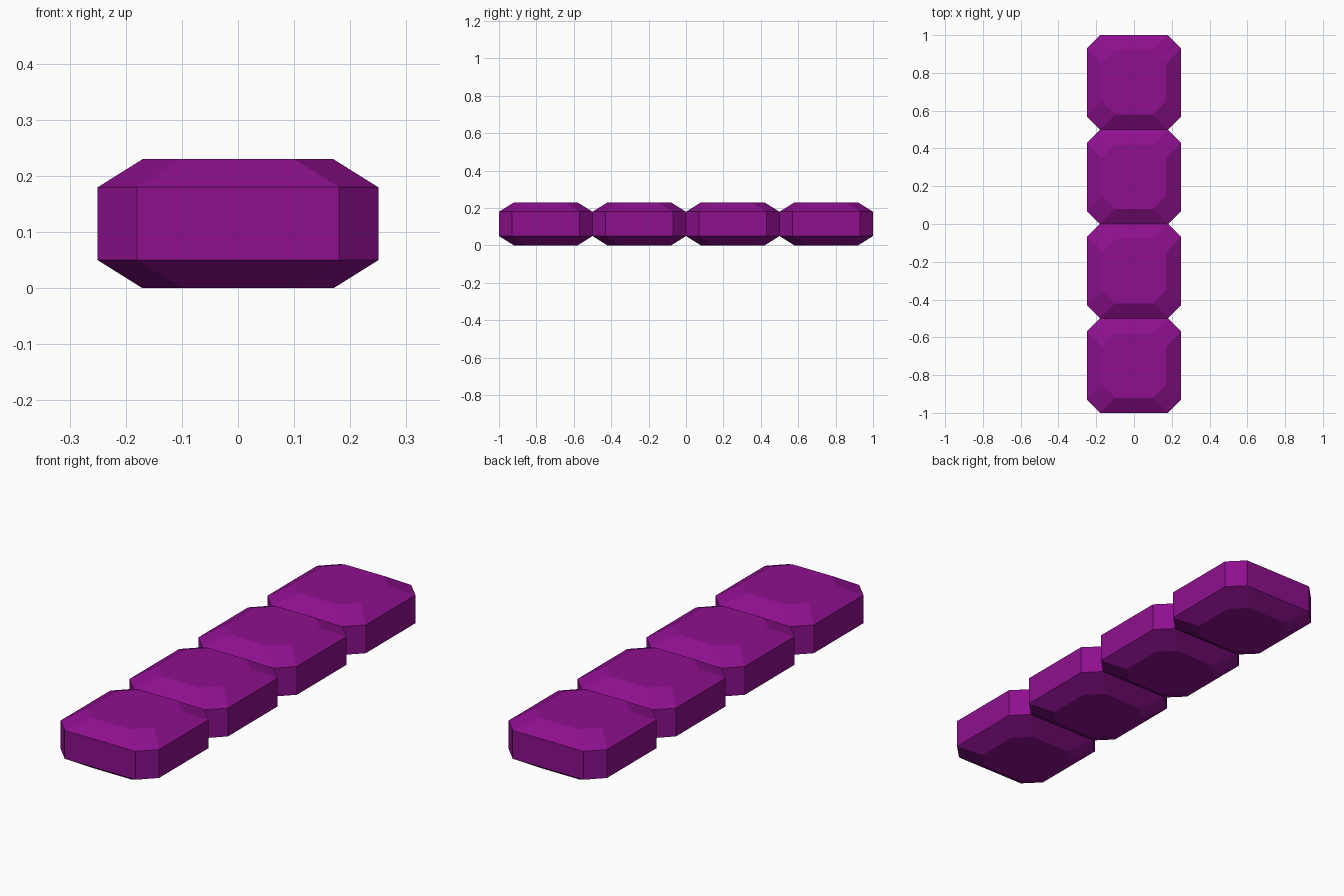
import bpy
import bmesh

cube = bpy.data.objects.get("Cube")
if cube:
    bpy.data.objects.remove(cube, do_unlink=True)

purple = bpy.data.materials.new("deep purple")
purple.use_nodes = True
colour = (0.27, 0.005, 0.27, 1)
purple.diffuse_color = colour
purple.node_tree.nodes["Principled BSDF"].inputs["Base Color"].default_value = colour


def octagon(bm, half, flat, z):
    """Ring of a square with cut corners; flat is half the straight side."""
    corners = [(flat, -half), (half, -flat), (half, flat), (flat, half)]
    points = corners + [(-x, -y) for x, y in corners]
    return [bm.verts.new((x, y, z)) for x, y in points]


def build_block_mesh():
    bm = bmesh.new()
    # Bevelled bottom, upright sides and bevelled top
    levels = [(0.17, 0.10, 0), (0.25, 0.18, 0.05), (0.25, 0.18, 0.18), (0.17, 0.10, 0.23)]
    rings = [octagon(bm, *level) for level in levels]
    for low, high in zip(rings, rings[1:]):
        for i in range(len(low)):
            j = (i + 1) % len(low)
            bm.faces.new((low[i], low[j], high[j], high[i]))
    bm.faces.new(reversed(rings[0]))
    bm.faces.new(rings[-1])
    bmesh.ops.recalc_face_normals(bm, faces=bm.faces)
    mesh = bpy.data.meshes.new("faceted_block")
    bm.to_mesh(mesh)
    bm.free()
    mesh.materials.append(purple)
    return mesh


# Four equal blocks in a row, touching end to end
block_mesh = build_block_mesh()
for n in range(4):
    block = bpy.data.objects.new(f"block_{n + 1}", block_mesh)
    block.location.y = -0.75 + 0.5 * n
    bpy.context.collection.objects.link(block)
